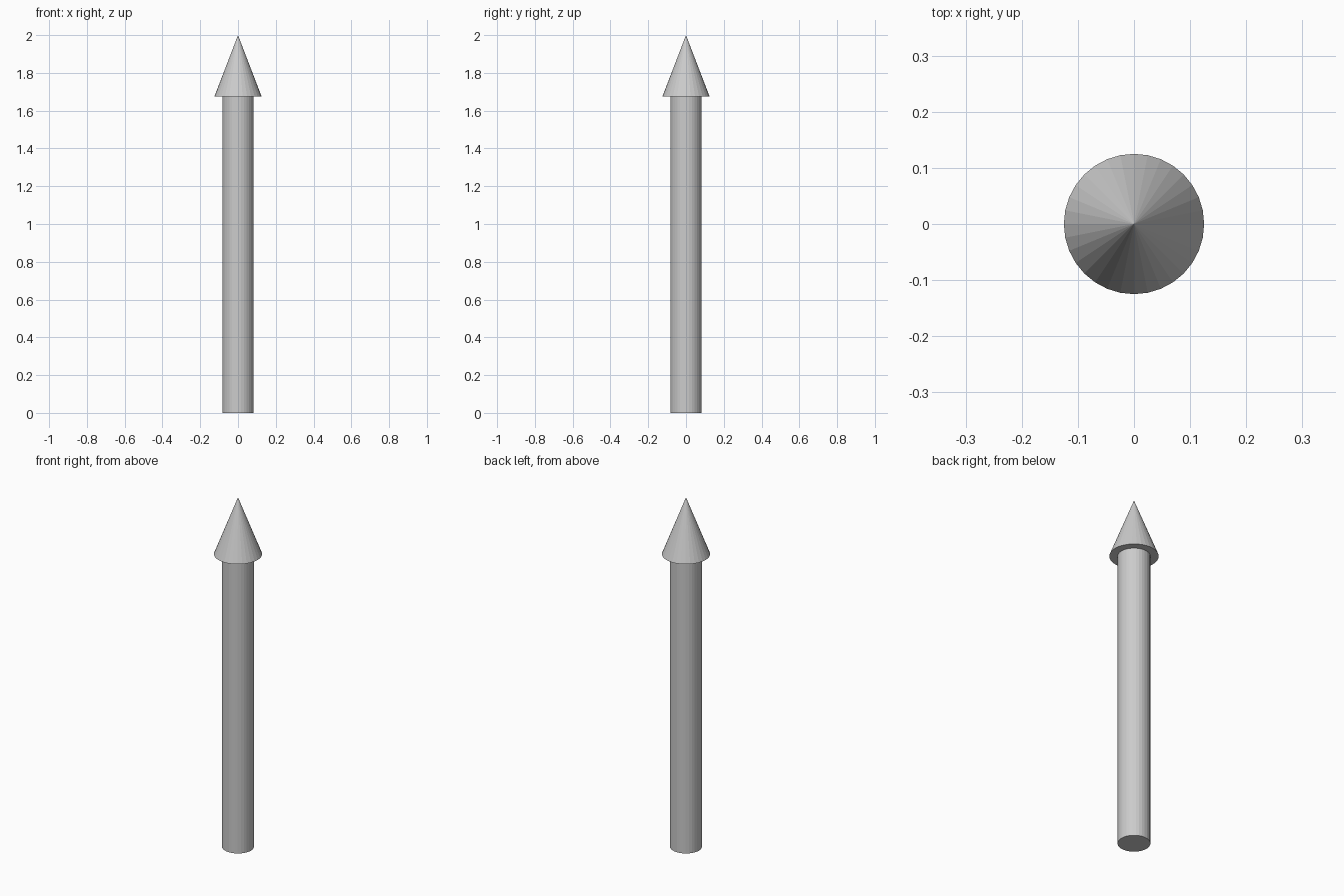
import bpy

if "Cube" in bpy.data.objects:
    bpy.data.objects.remove(bpy.data.objects["Cube"])

SIDES = 32
SHAFT_TOP = 1.675
TIP = 2.0


def add_round(name, r_bottom, r_top, z0, z1):
    """Capped, flat-faced cone or cylinder between two heights."""
    bpy.ops.mesh.primitive_cone_add(
        vertices=SIDES, radius1=r_bottom, radius2=r_top,
        depth=z1 - z0, location=(0, 0, (z0 + z1) / 2))
    bpy.context.object.name = name


# Straight shaft
add_round("shaft", 0.083, 0.083, 0.0, SHAFT_TOP)

# Pointed head, wider than the shaft
add_round("arrow_head", 0.125, 0.0, SHAFT_TOP, TIP)
